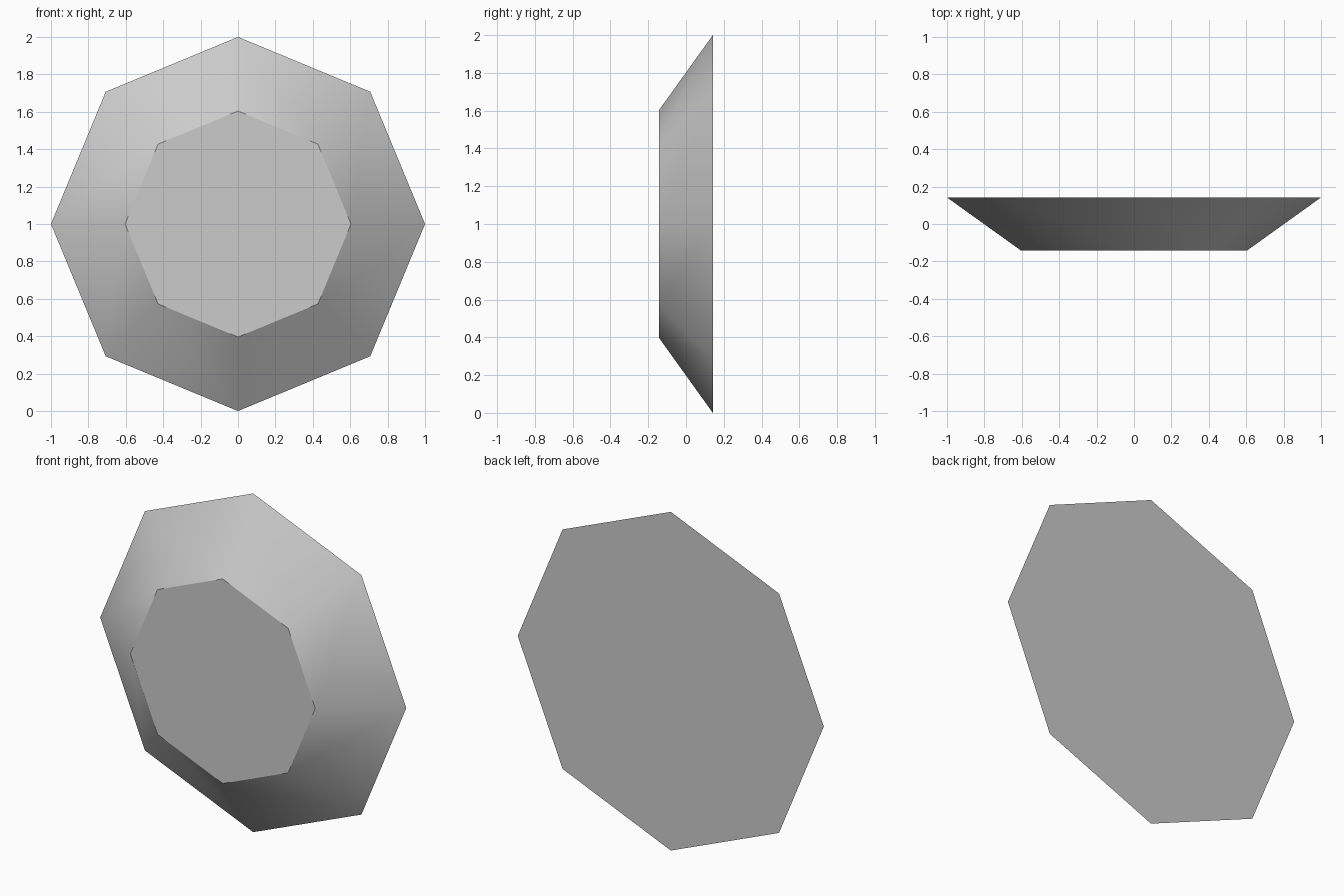
import bpy
from math import radians

cube = bpy.data.objects.get("Cube")
if cube:
    bpy.data.objects.remove(cube, do_unlink=True)

# Plain grey material
GREY = (0.6, 0.6, 0.6, 1)
grey = bpy.data.materials.new("plain grey")
grey.use_nodes = True
grey.diffuse_color = GREY
grey.node_tree.nodes["Principled BSDF"].inputs["Base Color"].default_value = GREY

# Tapered octagonal disc, wide face to the back, narrow face to the front
bpy.ops.mesh.primitive_cone_add(
    vertices=8, radius1=1, radius2=0.604, depth=0.284,
    end_fill_type='NGON', location=(0, 0, 1), rotation=(radians(90), 0, 0))
disc = bpy.context.object
disc.name = "tapered_octagon_disc"
disc.data.materials.append(grey)

# Smooth sloping rim, crisp edges around both flat faces
bpy.ops.object.transform_apply(location=False, rotation=True, scale=False)
bpy.ops.object.shade_smooth_by_angle(angle=radians(30))
